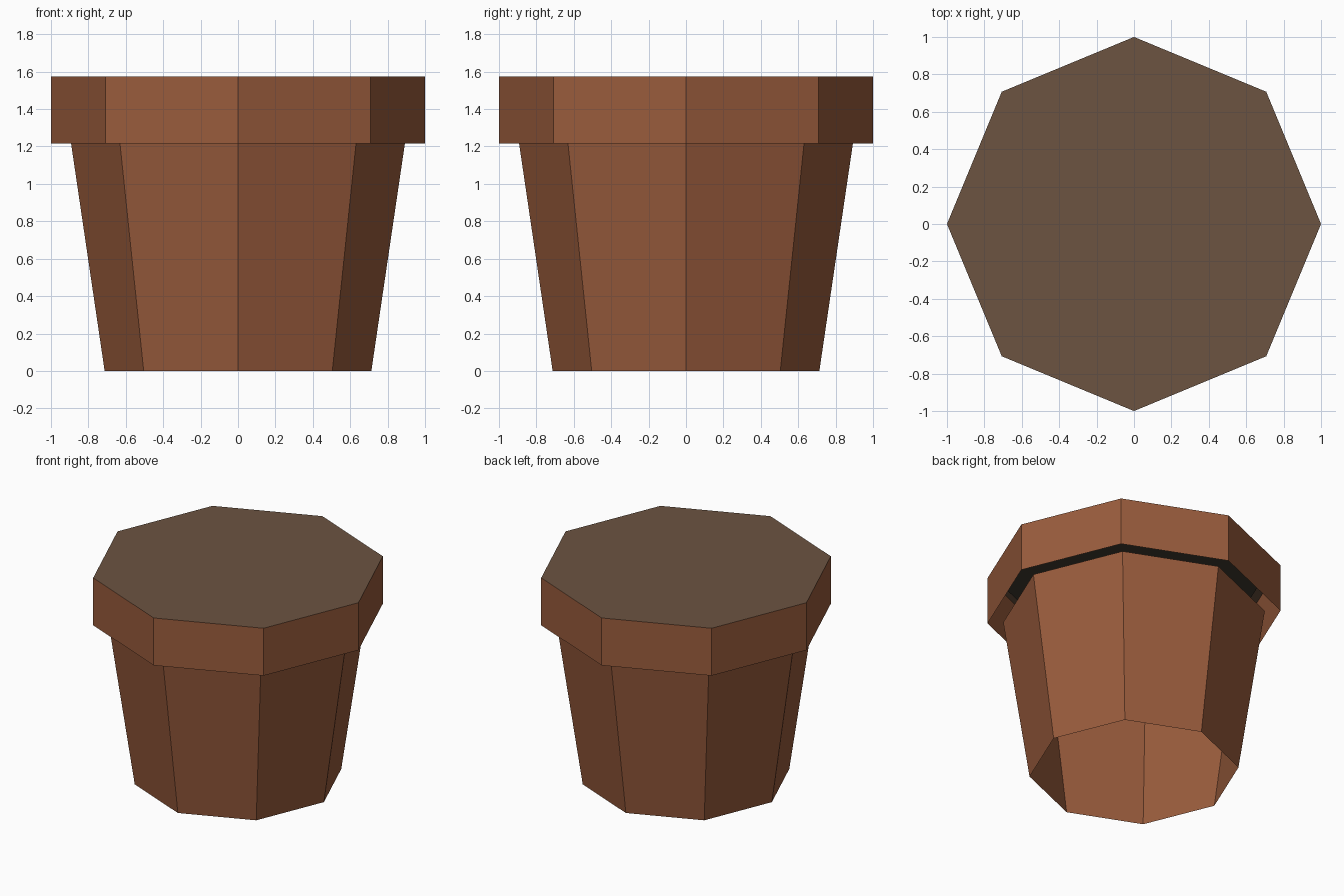
import bpy
import bmesh
from math import cos, sin, pi

SIDES = 8

cube = bpy.data.objects.get("Cube")
if cube:
    bpy.data.objects.remove(cube, do_unlink=True)


def material(name, rgb):
    mat = bpy.data.materials.new(name)
    mat.use_nodes = True
    mat.diffuse_color = (*rgb, 1)
    mat.node_tree.nodes["Principled BSDF"].inputs["Base Color"].default_value = (*rgb, 1)
    return mat


def octagon(bm, radius, z):
    return [bm.verts.new((radius * cos(2 * pi * i / SIDES),
                          radius * sin(2 * pi * i / SIDES), z)) for i in range(SIDES)]


def finish(name, bm, mat):
    mesh = bpy.data.meshes.new(name)
    bm.to_mesh(mesh)
    bm.free()
    mesh.materials.append(mat)
    bpy.context.collection.objects.link(bpy.data.objects.new(name, mesh))


def open_wall(name, low, high, mat):
    """Single-sheet octagonal tube between two (radius, z) rings."""
    bm = bmesh.new()
    a, b = octagon(bm, *low), octagon(bm, *high)
    for i in range(SIDES):
        j = (i + 1) % SIDES
        bm.faces.new((a[i], a[j], b[j], b[i]))
    finish(name, bm, mat)


def disc(name, radius, z, mat):
    bm = bmesh.new()
    bm.faces.new(octagon(bm, radius, z))
    finish(name, bm, mat)


terracotta = material("terracotta", (0.32, 0.107, 0.046))
soil = material("soil_brown", (0.15, 0.088, 0.053))
shadow_soil = material("dark_soil", (0.05, 0.042, 0.03))

# Tapered body, open at both ends
open_wall("pot_body", (0.713, 0), (0.893, 1.22), terracotta)

# Wider rim, open underneath
open_wall("pot_rim", (1, 1.217), (1, 1.573), terracotta)

# Soil flush with the rim, and the dark layer beneath it
disc("soil_top", 1, 1.573, soil)
disc("soil_underlayer", 0.9, 1.51, shadow_soil)
